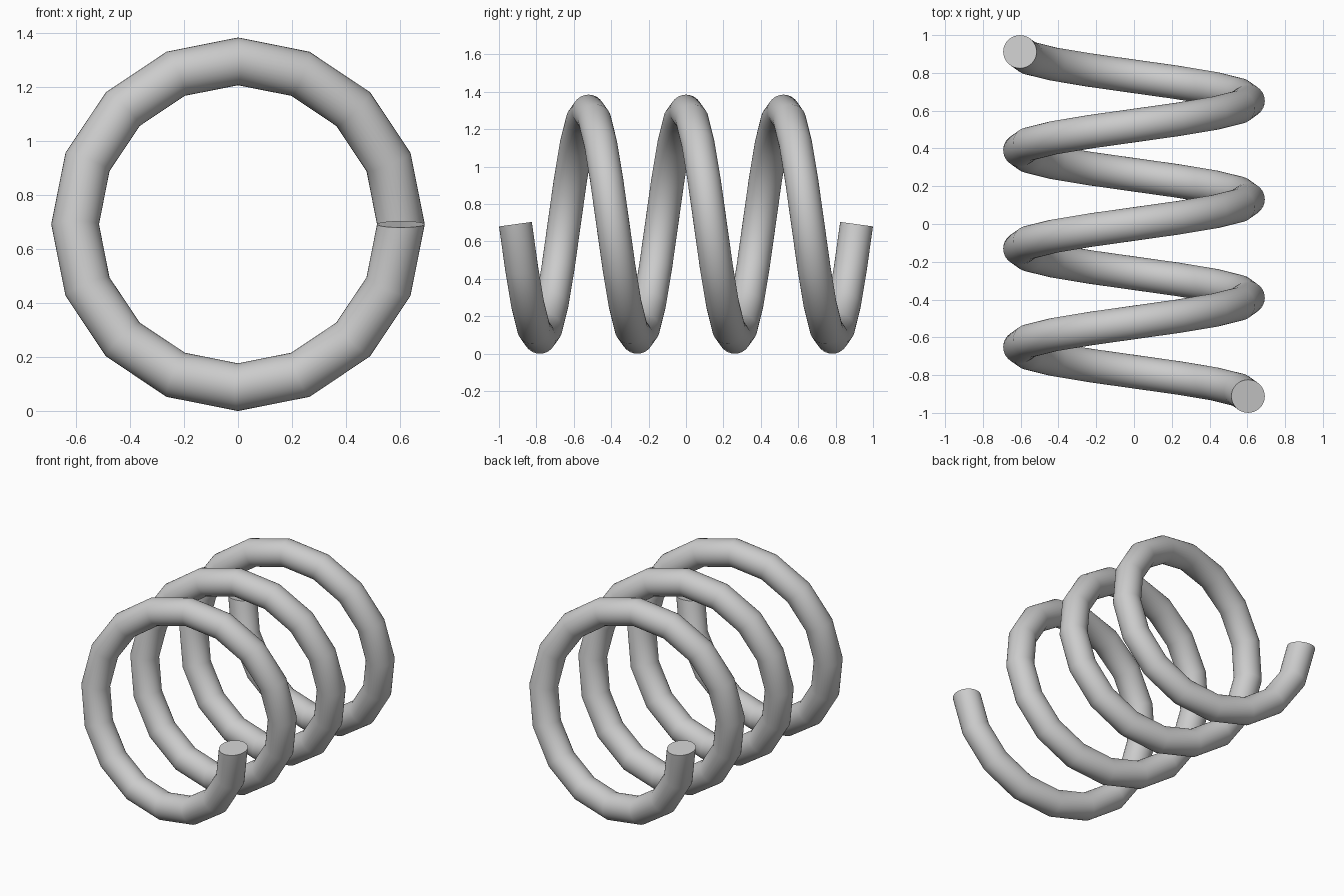
import bpy, bmesh
from math import pi, cos, sin, atan2, radians
from mathutils import Matrix

if "Cube" in bpy.data.objects:
    bpy.data.objects.remove(bpy.data.objects["Cube"], do_unlink=True)

COIL_RADIUS, WIRE_RADIUS = 0.604, 0.0885
TURNS, STEPS_PER_TURN, WIRE_SIDES = 3.5, 16, 32
END_Y = 0.912
CENTRE_Z = COIL_RADIUS + WIRE_RADIUS

# Plain grey material
grey = bpy.data.materials.new("grey_metal")
grey.use_nodes = True
colour = (0.6, 0.6, 0.6, 1)
grey.diffuse_color = colour
grey.node_tree.nodes["Principled BSDF"].inputs["Base Color"].default_value = colour

# Wire cross-section, tilted to the lead of the helix, swept in straight segments
pitch = 2 * END_Y / TURNS
lead = atan2(pitch, 2 * pi * COIL_RADIUS)
steps = int(TURNS * STEPS_PER_TURN)
bm = bmesh.new()
rings = []
for i in range(steps + 1):
    place = (Matrix.Translation((0, -END_Y + 2 * END_Y * i / steps, CENTRE_Z))
             @ Matrix.Rotation(2 * pi * i / STEPS_PER_TURN, 4, 'Y')
             @ Matrix.Translation((COIL_RADIUS, 0, 0))
             @ Matrix.Rotation(lead, 4, 'X'))
    rings.append(bmesh.ops.create_circle(bm, segments=WIRE_SIDES, radius=WIRE_RADIUS,
                                         matrix=place)["verts"])
for a, b in zip(rings, rings[1:]):
    for j in range(WIRE_SIDES):
        k = (j + 1) % WIRE_SIDES
        bm.faces.new((a[j], a[k], b[k], b[j]))

# Flat end caps
bm.faces.new(rings[0])
bm.faces.new(rings[-1])
bmesh.ops.recalc_face_normals(bm, faces=bm.faces)

mesh = bpy.data.meshes.new("coil_spring")
bm.to_mesh(mesh)
bm.free()
mesh.materials.append(grey)
spring = bpy.data.objects.new("coil_spring", mesh)
bpy.context.collection.objects.link(spring)

# Smooth wire with sharp cap rims
bpy.ops.object.select_all(action='DESELECT')
spring.select_set(True)
bpy.context.view_layer.objects.active = spring
bpy.ops.object.shade_smooth_by_angle(angle=radians(30))
